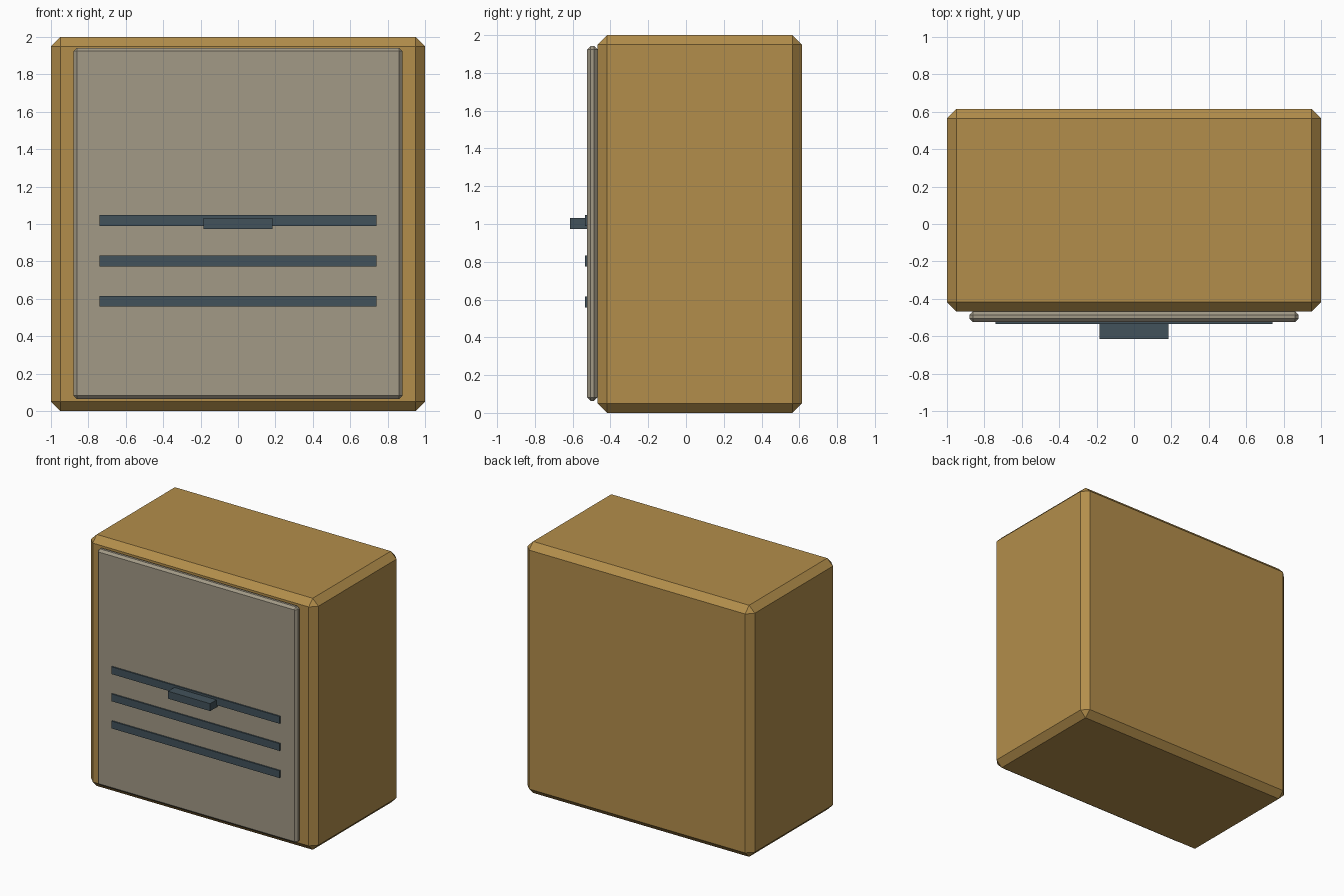
import bpy

if "Cube" in bpy.data.objects:
    bpy.data.objects.remove(bpy.data.objects["Cube"])


def material(name, color):
    m = bpy.data.materials.new(name)
    m.diffuse_color = (*color, 1)
    m.use_nodes = True
    m.node_tree.nodes["Principled BSDF"].inputs["Base Color"].default_value = m.diffuse_color
    return m


def box(name, x, y, z, mat, bevel=0):
    """Box from (min, max) ranges with an optional flat chamfer."""
    bpy.ops.mesh.primitive_cube_add(size=1, location=[sum(r) / 2 for r in (x, y, z)])
    o = bpy.context.object
    o.name = name
    o.scale = [r[1] - r[0] for r in (x, y, z)]
    bpy.ops.object.transform_apply(location=False, rotation=False, scale=True)
    o.data.materials.append(mat)
    if bevel:
        b = o.modifiers.new("chamfer", 'BEVEL')
        b.width = bevel
        b.segments = 1
    return o


ochre = material("ochre", (0.45, 0.27, 0.07))
grey = material("warm_grey", (0.36, 0.32, 0.24))
slate = material("slate", (0.055, 0.085, 0.105))

# Cabinet body and front panel
box("cabinet_body", (-1, 1), (-0.468, 0.614), (0, 2), ochre, 0.05)
box("front_panel", (-0.88, 0.88), (-0.523, -0.468), (0.064, 1.942), grey, 0.018)

# Three vent strips across the panel
for i in range(3):
    z = 0.587 + 0.216 * i
    box(f"vent_strip_{i + 1}", (-0.74, 0.74), (-0.534, -0.512), (z - 0.029, z + 0.029), slate)

# Handle
box("handle", (-0.185, 0.185), (-0.614, -0.521), (0.973, 1.032), slate)
